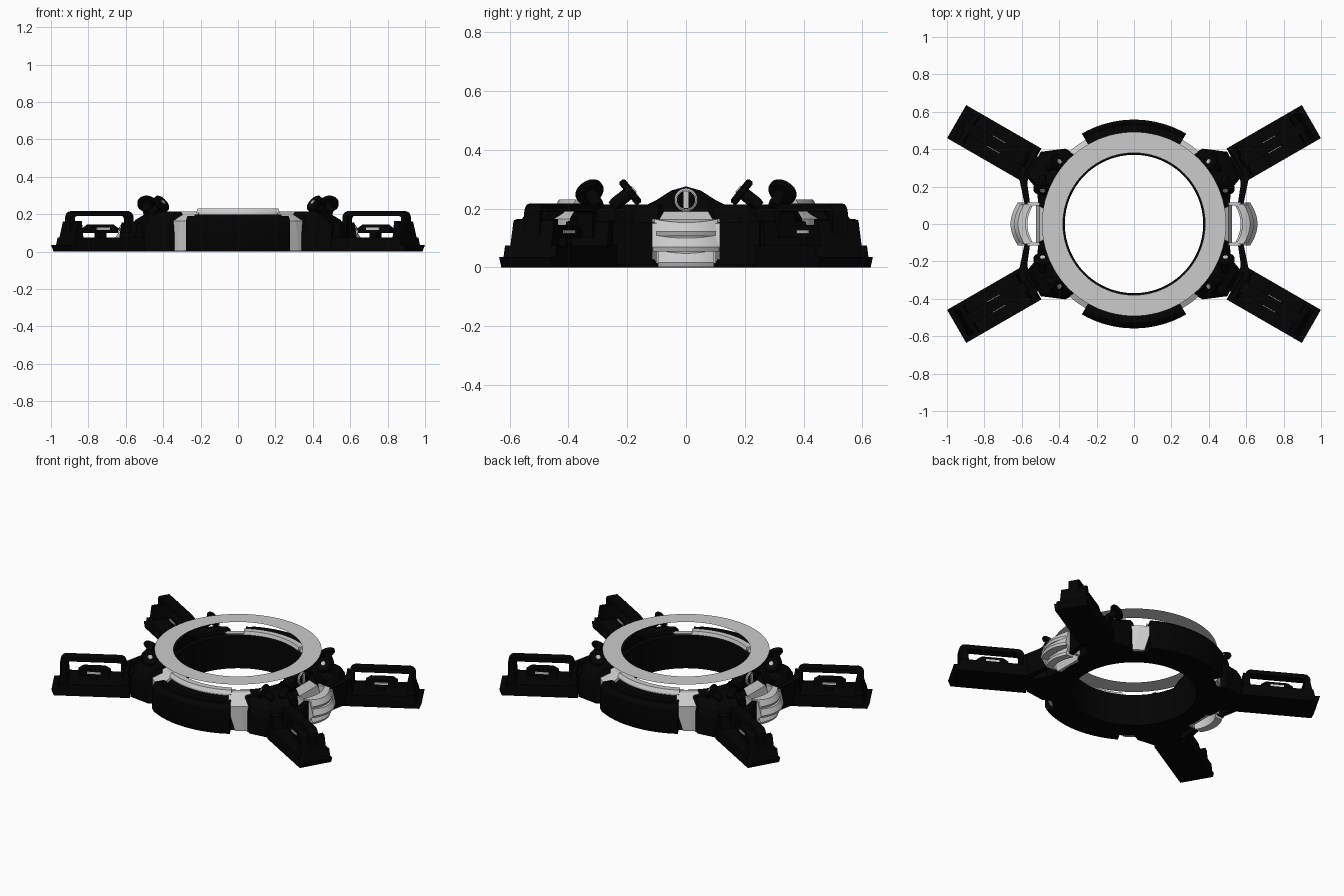
import bpy, bmesh
from math import sin, cos, pi, radians
from mathutils import Matrix, Vector

if "Cube" in bpy.data.objects:
    bpy.data.objects.remove(bpy.data.objects["Cube"])

dark = bpy.data.materials.new("near_black")
dark.diffuse_color = (0.001, 0.001, 0.001, 1)
dark.use_nodes = True
dark.node_tree.nodes["Principled BSDF"].inputs["Base Color"].default_value = dark.diffuse_color
ONE = [(1, 1)]
SIDES = [(1, 1), (-1, 1)]
ENDS = [(1, 1), (1, -1)]
FOUR = [(1, 1), (-1, 1), (-1, -1), (1, -1)]
ARM = Matrix.Rotation(radians(30), 4, 'Z')     # local x runs outward along an arm
ID = Matrix.Identity(4)


def make(name, verts, faces, mat=None, copies=ONE, mtx=ID, smooth=False):
    """Mesh object, with one mirrored copy per (sx, sy)."""
    for i, (sx, sy) in enumerate(copies):
        m = Matrix.Diagonal((sx, sy, 1, 1)) @ mtx
        bm = bmesh.new()
        vs = [bm.verts.new(m @ Vector(v)) for v in verts]
        for f in faces:
            bm.faces.new([vs[k] for k in f])
        bmesh.ops.recalc_face_normals(bm, faces=bm.faces)
        me = bpy.data.meshes.new(name)
        bm.to_mesh(me)
        bm.free()
        if mat:
            me.materials.append(mat)
        ob = bpy.data.objects.new(name if len(copies) == 1 else f"{name}_{i + 1}", me)
        bpy.context.collection.objects.link(ob)
        if smooth:
            bpy.ops.object.select_all(action='DESELECT')
            ob.select_set(True)
            bpy.context.view_layer.objects.active = ob
            bpy.ops.object.shade_smooth_by_angle(angle=radians(30))


def loft(name, sections, closed=False, **kw):
    """Skin a row of equal closed sections."""
    n, k = len(sections), len(sections[0])
    verts = [p for s in sections for p in s]
    faces = []
    for i in range(n if closed else n - 1):
        j = (i + 1) % n
        faces += [(i * k + a, i * k + (a + 1) % k, j * k + (a + 1) % k, j * k + a) for a in range(k)]
    if not closed:
        faces += [tuple(range(k)), tuple(range((n - 1) * k, n * k))]
    make(name, verts, faces, **kw)


def sector(name, profile, a0, a1, n, **kw):
    """Sweep an (r, z) profile round z between two angles in degrees."""
    full = a1 - a0 == 360
    angs = [radians(a0 + (a1 - a0) * i / n) for i in range(n if full else n + 1)]
    loft(name, [[(r * cos(a), r * sin(a), z) for r, z in profile] for a in angs],
         closed=full, smooth=True, **kw)


def plate(name, xy, z0, z1, **kw):
    loft(name, [[(x, y, z) for x, y in xy] for z in (z0, z1)], **kw)


def box(name, x0, x1, y0, y1, z0, z1, **kw):
    plate(name, [(x0, y0), (x1, y0), (x1, y1), (x0, y1)], z0, z1, **kw)


def side_prism(name, xz, y0, y1, **kw):
    loft(name, [[(x, y, z) for x, z in xz] for y in (y0, y1)], **kw)


def face_prism(name, yz, x0, x1, **kw):
    loft(name, [[(x, y, z) for y, z in yz] for x in (x0, x1)], **kw)


def disc(name, r, h, mtx, n=24, **kw):
    loft(name, [[(q * cos(2 * pi * i / n), q * sin(2 * pi * i / n), z) for i in range(n)]
                for q, z in ((r * .85, -h / 2), (r, -h / 4), (r, h / 4), (r * .85, h / 2))],
         mtx=mtx, smooth=True, **kw)


# paper-thin floating top ring
N = 96
ring = [(r * cos(2 * pi * i / N), r * sin(2 * pi * i / N), .296) for r in (.38, .492) for i in range(N)]
make("top_ring", ring, [(i, (i + 1) % N, N + (i + 1) % N, N + i) for i in range(N)])

# main round body
sector("body_ring", [(.37, 0), (.495, 0), (.495, .155), (.43, .2), (.39, .21), (.37, .205)],
       0, 360, 96, mat=dark)

# front and back armour plates with raised rim and grey collar
sector("armour_plate", [(.48, 0), (.548, 0), (.558, .02), (.558, .165), (.54, .192), (.48, .192)],
       240, 300, 20, mat=dark, copies=ENDS)
sector("plate_rim", [(.485, .185), (.535, .185), (.53, .2), (.49, .2)],
       244, 296, 18, mat=dark, copies=ENDS)
sector("grey_collar", [(.385, .2), (.445, .2), (.445, .21), (.432, .231), (.395, .231)],
       240, 300, 20, copies=ENDS)

# grey panels between plates and arms, narrower at the foot
panel = []
for r, z, a0, a1 in ((.515, .003, 33, 45), (.52, .165, 28, 45), (.43, .215, 28, 45)):
    panel.append([(q * sin(radians(a)), q * cos(radians(a)), z)
                  for q, a in ((r, a0), (r, (a0 + a1) / 2), (r, a1), (.4, a1), (.4, a0))])
loft("grey_panel", panel, copies=FOUR)

# arm shoulder block with tapered top, and the side brace beyond its gap
plan = [(.42, .17), (.52, .165), (.625, .085), (.62, -.07), (.54, -.1), (.49, -.175), (.42, -.175)]
loft("shoulder", [[(.45 + (x - .45) * s, y * t, z) for x, y in plan]
                  for z, s, t in ((0, 1, 1), (.13, 1, 1), (.17, .85, .97), (.215, .35, .9))],
     mat=dark, copies=FOUR, mtx=ARM)
plate("side_brace", [(.565, .27), (.615, .25), (.585, .105), (.555, .105), (.57, .21)],
      .01, .155, mat=dark, copies=FOUR)
box("arm_neck", .58, .66, -.055, .055, .03, .13, mat=dark, copies=FOUR, mtx=ARM)

# arm foot with flared tip, posts, and carrying loop
side_prism("arm_foot", [(.63, 0), (1.08, 0), (1.095, .035), (1.065, .035), (1.055, .075), (.635, .075)],
           -.102, .102, mat=dark, copies=FOUR, mtx=ARM)
side_prism("outer_post", [(1.0, .07), (1.058, .07), (1.035, .16), (1.01, .165)],
           -.08, .08, mat=dark, copies=FOUR, mtx=ARM)
side_prism("inner_post", [(.635, .07), (.685, .07), (.67, .155), (.64, .16)],
           -.085, .085, mat=dark, copies=FOUR, mtx=ARM)


def loop_path(x0, x1, top, r):
    """Half of a rounded rectangle, standing on the foot."""
    arc = [(r * cos(radians(t)), r * sin(radians(t))) for t in range(0, 91, 18)]
    left = [(x0 + r - c, top - r + s) for c, s in arc]
    right = [(x1 - r + c, top - r + s) for c, s in reversed(arc)]
    return [(x0, .1)] + left + right + [(x1, .1)]


loft("carry_loop", [[(a, -.03, b), (a, .03, b), (c, .03, d), (c, -.03, d)] for (a, b), (c, d) in
                    zip(loop_path(.662, 1.05, .217, .035), loop_path(.688, 1.024, .19, .012))],
     mat=dark, copies=FOUR, mtx=ARM, smooth=True)
side_prism("latch_bar", [(.755, .1), (.945, .1), (.945, .125), (.915, .145), (.785, .145), (.755, .125)],
           -.03, .03, mat=dark, copies=FOUR, mtx=ARM)
box("latch_stem", .83, .87, -.03, .03, .07, .11, mat=dark, copies=FOUR, mtx=ARM)
box("latch_plate", .81, .89, -.034, .034, .115, .128, copies=FOUR, mtx=ARM)

# pair of tilted round knobs above each shoulder, facing inward and away from each other
for label, s in (("outer_knob", 1), ("inner_knob", -1)):
    normal = Vector((-.39, .675 * s, .62)).normalized()
    turn = normal.to_track_quat('Z', 'Y').to_matrix().to_4x4()
    spot = Vector((.518, .08 * s, .257))
    at = ARM @ Matrix.Translation(spot) @ turn
    disc(label, .05, .026, at, mat=dark, copies=FOUR)
    disc(label + "_cap", .016, .034, at, n=12, copies=FOUR)
    stem = ARM @ Matrix.Translation(spot - normal * .04) @ turn
    disc(label + "_stem", .022, .08, stem, n=12, mat=dark, copies=FOUR)

# side hood with round badge and bar
hood = [(-.17, .16), (-.16, .2), (-.10, .23), (-.05, .262), (0, .276),
        (.05, .262), (.10, .23), (.16, .2), (.17, .16), (.09, .19), (-.09, .19)]
face_prism("side_hood", hood, .39, .455, mat=dark, copies=SIDES)
face_out = Matrix.Rotation(radians(90), 4, 'Y')
disc("badge", .04, .02, Matrix.Translation((.457, 0, .23)) @ face_out, copies=SIDES)
disc("badge_well", .031, .012, Matrix.Translation((.466, 0, .23)) @ face_out, mat=dark, copies=SIDES)
box("badge_bar", .46, .475, -.009, .009, .2, .26, copies=SIDES)

# grey side wall behind the louvres
side_prism("side_wall", [(.46, .003), (.51, .003), (.525, .09), (.505, .16), (.46, .19)],
           -.1, .1, copies=SIDES)
# three bowed, overlapping louvres and their end struts
for name, X, z0, z1, w in (("low_louvre", .63, .002, .06, .095),
                           ("mid_louvre", .66, .055, .112, .113),
                           ("top_louvre", .64, .108, .165, .108)):
    rows = []
    for i in range(17):
        y = -w + 2 * w * i / 16
        x = X - 3 * y * y
        lift = .012 * (1 - (y / w) ** 2)
        rows.append([(x - .055, y, z0), (x - .006, y, z0), (x, y, z0 + .015),
                     (x - .02, y, z1 - lift), (x - .06, y, z1)])
    loft(name, rows, copies=SIDES, smooth=True)
side_prism("louvre_strut", [(.48, .02), (.58, .02), (.622, .07), (.6, .15), (.48, .17)],
           .1, .115, copies=FOUR)
